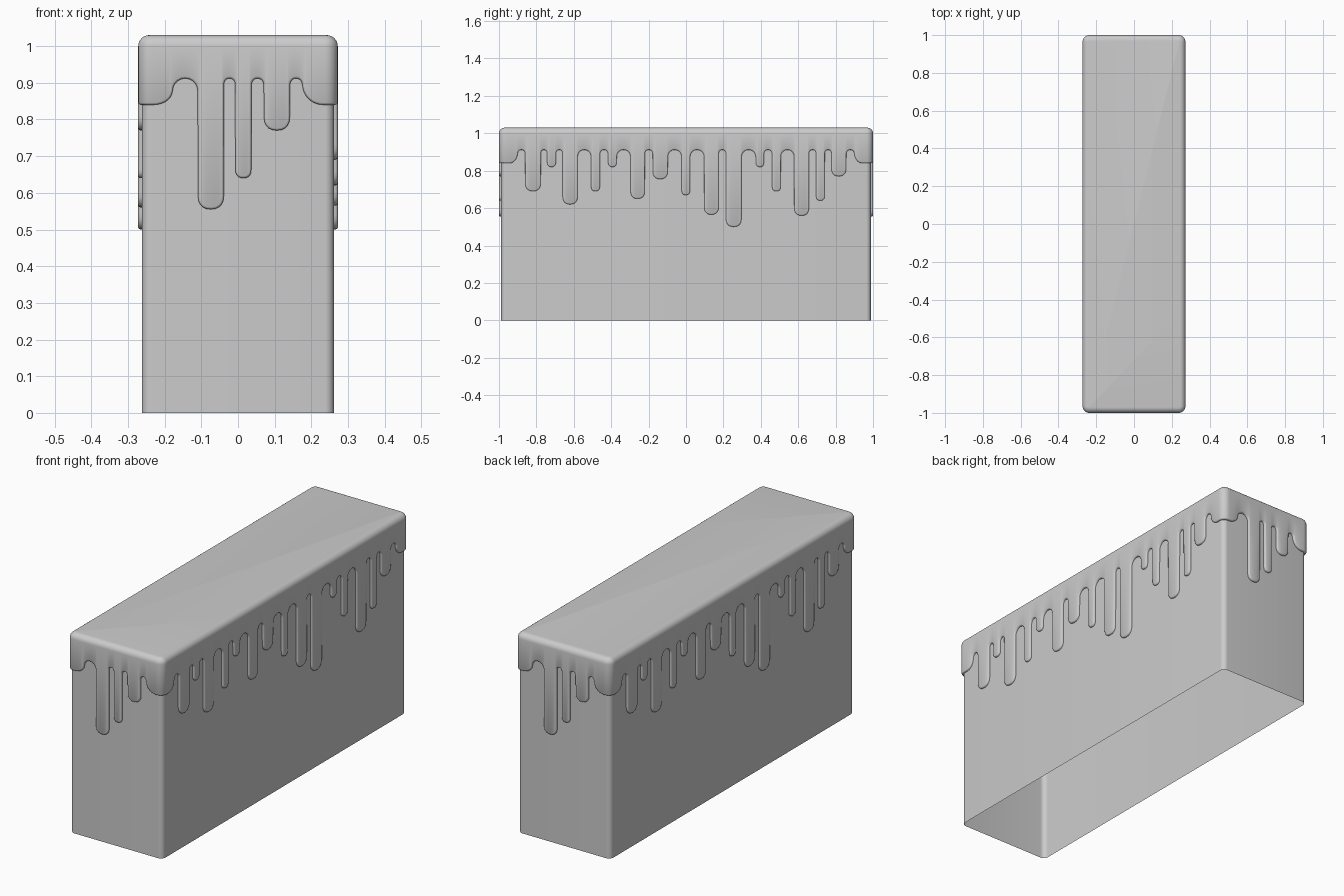
import bpy, bmesh
from math import sin, cos, pi, radians, copysign

if "Cube" in bpy.data.objects:
    bpy.data.objects.remove(bpy.data.objects["Cube"])

X, Y, R = 0.272, 1.0, 0.035          # icing half sizes, corner radius
PEAK, CORNER = 0.912, 0.84           # height of gaps between drips, of corner skirts
N = 10                               # segments per arc

# drips: (left, right, bottom height) along each side
FRONT = [(-.11, -.038, .555), (-.008, .037, .64), (.07, .142, .77)]
RIGHT = [(-.86, -.776, .69), (-.743, -.695, .82), (-.66, -.579, .62),
         (-.508, -.46, .69), (-.417, -.37, .82), (-.297, -.22, .65),
         (-.178, -.097, .755), (-.024, .022, .67), (.097, .175, .565),
         (.213, .297, .50), (.373, .417, .82), (.46, .507, .69),
         (.578, .658, .56), (.695, .742, .64), (.777, .857, .77)]


def arc(cx, cz, rx, rz, a0, a1, inward, square=1.0):
    """Points (t, z, inward t, inward z) on an elliptical arc."""
    pts = []
    for i in range(N + 1):
        a = a0 + (a1 - a0) * i / N
        c, s = cos(a), sin(a)
        c2, s2 = copysign(abs(c) ** square, c), copysign(abs(s) ** square, s)
        pts.append((cx + rx * c2, cz + rz * s2, c * inward, s * inward))
    return pts


def drip_edge(drips, start, end, half):
    """Lower icing edge of one side; start and end are (gap edge, skirt edge)."""
    h = PEAK - CORNER
    e = 0.0008                       # tiny taper keeps columns in order
    lefts = [start[0]] + [d[1] for d in drips]
    rights = [d[0] for d in drips] + [end[0]]
    pts = []
    w = start[0] - start[1]
    rz = h - (rights[0] - lefts[0]) / 2
    pts += arc(start[1], CORNER + rz, w - e, rz, -pi / 2, 0, -1)
    for i, (l, r) in enumerate(zip(lefts, rights)):
        rad = (r - l) / 2
        pts += arc((l + r) / 2, PEAK - rad, rad, rad, pi, 0, 1)
        if i < len(drips):
            a, b, z = drips[i]
            rad = (b - a) / 2
            pts += arc((a + b) / 2, z + rad, rad - e, rad, pi, 2 * pi, -1, 0.87)
    w = end[1] - end[0]
    rz = h - (rights[-1] - lefts[-1]) / 2
    pts += arc(end[1], CORNER + rz, w - e, rz, pi, 1.5 * pi, -1)
    return pts


def corner_columns(cx, cy, a0, n=8):
    return [(cx, cy, a0 + pi / 2 * i / n, CORNER, 0, 1) for i in range(n + 1)]


# columns around half the outline: (base x, base y, normal angle, z, inward t, inward z)
cols = [(t, -Y + R, -pi / 2, z, ot, oz)
        for t, z, ot, oz in drip_edge(FRONT, (-.178, -.23), (.175, .232), X)]
cols += corner_columns(X - R, -Y + R, -pi / 2)
cols += [(X - R, t, 0, z, ot, oz)
         for t, z, ot, oz in drip_edge(RIGHT, (-.9, -.945), (.9, .945), Y)]
cols += corner_columns(X - R, Y - R, 0)
# the other half is the same turned by 180 degrees
cols += [(-x, -y, a + pi, z, ot, oz) for x, y, a, z, ot, oz in cols]

# rings: (inset from drip edge, distance from corner centre, fixed height or None)
rings = [(0, R - .013, None), (0, R - .006, None),
         (.002, R - .002, None), (.006, R, None)]
rings += [(.006, R - .03 + .03 * cos(radians(a)), 1.0 + .03 * sin(radians(a)))
          for a in range(0, 91, 15)]


def loft(name, rows):
    """Closed rings joined by quads, capped on top and open below."""
    bm = bmesh.new()
    vs = [[bm.verts.new(p) for p in row] for row in rows]
    n = len(rows[0])
    for lo, hi in zip(vs, vs[1:]):
        for i in range(n):
            j = (i + 1) % n
            bm.faces.new((lo[i], lo[j], hi[j], hi[i]))
    bm.faces.new(vs[-1])
    me = bpy.data.meshes.new(name)
    bm.to_mesh(me)
    bm.free()
    ob = bpy.data.objects.new(name, me)
    bpy.context.collection.objects.link(ob)
    bpy.ops.object.select_all(action='DESELECT')
    ob.select_set(True)
    bpy.context.view_layer.objects.active = ob
    bpy.ops.object.shade_smooth_by_angle(angle=radians(45))
    return ob


# icing with drips
rows = []
for d, rad, h in rings:
    row = []
    for x, y, a, z, ot, oz in cols:
        row.append((x - sin(a) * ot * d + cos(a) * rad,
                    y + cos(a) * ot * d + sin(a) * rad,
                    z + oz * d if h is None else h))
    rows.append(row)
loft("icing", rows)

# cake body: rounded box shell, open below
bx, by, br = 0.262, 0.988, 0.025
outline = []
for k, (sx, sy) in enumerate([(1, -1), (1, 1), (-1, 1), (-1, -1)]):
    for i in range(9):
        a = -pi / 2 + k * pi / 2 + pi / 2 * i / 8
        outline.append((sx * (bx - br) + br * cos(a), sy * (by - br) + br * sin(a)))
loft("cake_body", [[(x, y, z) for x, y in outline] for z in (0, 1.0)])
